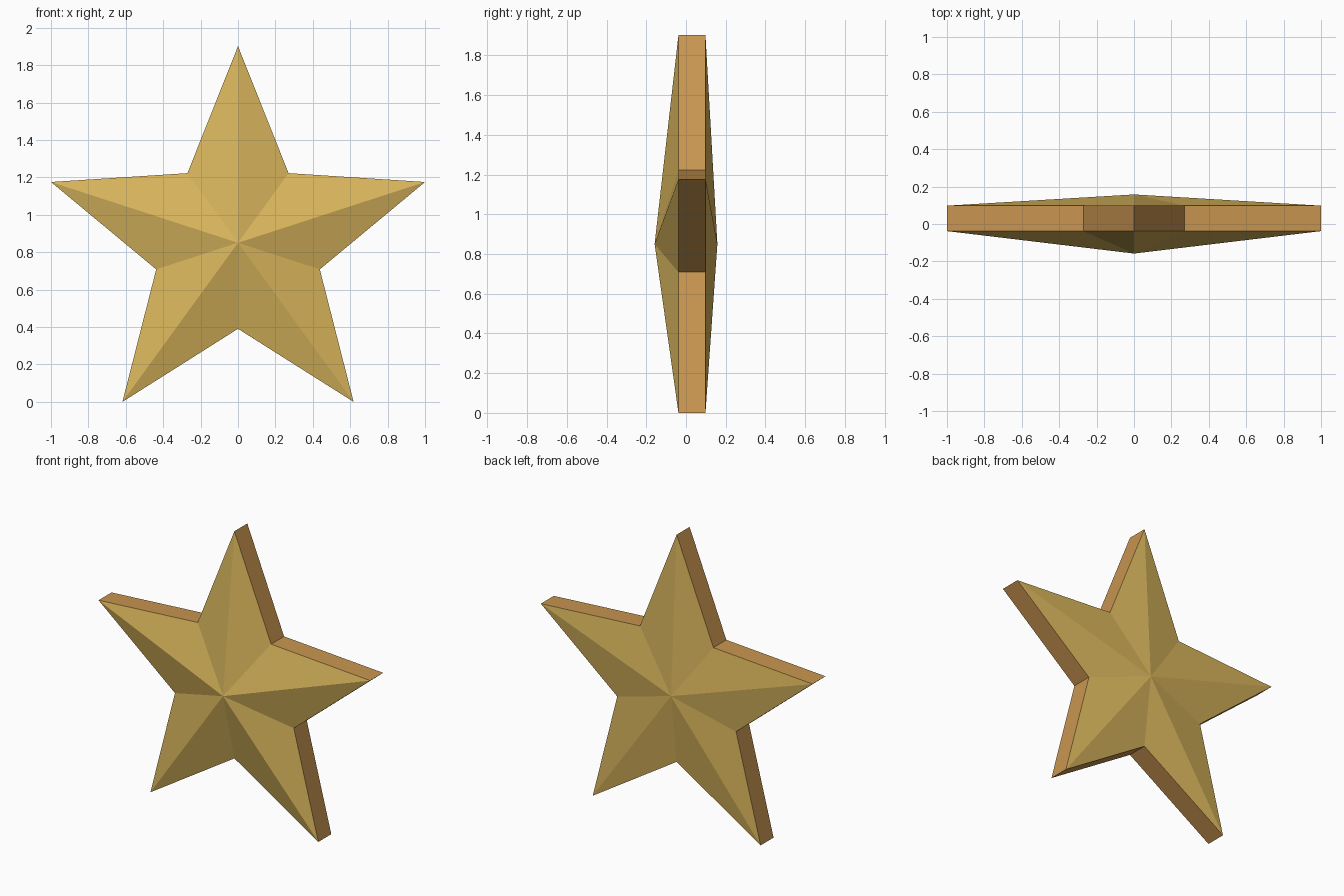
import bpy
import bmesh
from math import sin, cos, pi

cube = bpy.data.objects.get("Cube")
if cube:
    bpy.data.objects.remove(cube, do_unlink=True)

POINTS = 5
OUTER = 1 / sin(2 * pi / 5)      # tip radius, so the arms span 2 units
INNER = 0.46                     # notch radius
CENTRE_Z = OUTER * cos(pi / 5)   # lower tips rest on the ground
RIM_FRONT, RIM_BACK, PEAK = -0.038, 0.098, 0.158


def make_material(name, rgb):
    mat = bpy.data.materials.new(name)
    mat.use_nodes = True
    colour = (*rgb, 1)
    mat.diffuse_color = colour
    mat.node_tree.nodes["Principled BSDF"].inputs["Base Color"].default_value = colour
    return mat


def star_ring(bm, y):
    """Alternating tips and notches in the xz plane, starting at the top tip."""
    ring = []
    for i in range(2 * POINTS):
        radius = INNER if i % 2 else OUTER
        angle = i * pi / POINTS
        ring.append(bm.verts.new((radius * sin(angle), y, CENTRE_Z + radius * cos(angle))))
    return ring


bm = bmesh.new()
front, back = star_ring(bm, RIM_FRONT), star_ring(bm, RIM_BACK)
front_peak = bm.verts.new((0, -PEAK, CENTRE_Z))
back_peak = bm.verts.new((0, PEAK, CENTRE_Z))

# Faceted front and back, joined by a flat rim
for i in range(2 * POINTS):
    j = (i + 1) % (2 * POINTS)
    bm.faces.new((front_peak, front[i], front[j]))
    bm.faces.new((back_peak, back[j], back[i]))
    rim = bm.faces.new((front[i], back[i], back[j], front[j]))
    rim.material_index = 1
bmesh.ops.recalc_face_normals(bm, faces=bm.faces)

mesh = bpy.data.meshes.new("star")
bm.to_mesh(mesh)
bm.free()
mesh.materials.append(make_material("gold", (0.70, 0.47, 0.11)))
mesh.materials.append(make_material("bronze rim", (0.58, 0.30, 0.08)))
star = bpy.data.objects.new("star", mesh)
bpy.context.collection.objects.link(star)
